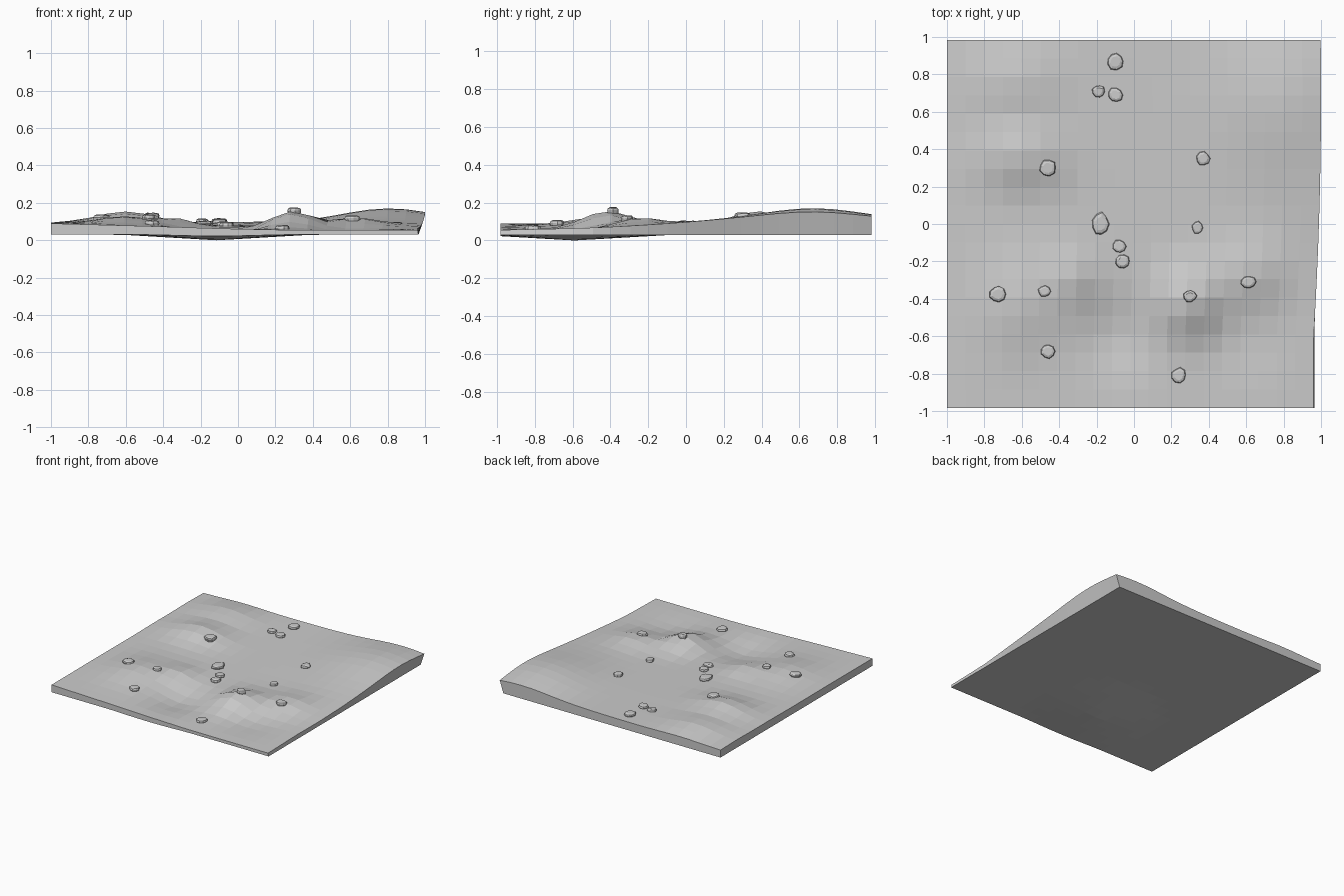
import bpy, bmesh, math, random

if "Cube" in bpy.data.objects:
    bpy.data.objects.remove(bpy.data.objects["Cube"])

random.seed(4)
N = 20  # terrain cells per side


def material(name, v):
    m = bpy.data.materials.new(name)
    m.diffuse_color = (v, v, v, 1)
    m.use_nodes = True
    m.node_tree.nodes["Principled BSDF"].inputs["Base Color"].default_value = m.diffuse_color
    return m


GREY = material("stone grey", 0.6)

# hills and hollows: x, y, height, spread x, spread y
HILLS = [
    (0.80, 0.68, 0.072, 0.25, 0.27), (-0.64, 0.76, 0.045, 0.17, 0.13),
    (-0.60, 0.37, 0.065, 0.16, 0.12), (0.31, -0.42, 0.088, 0.11, 0.13),
    (-0.60, -0.42, 0.045, 0.15, 0.17), (-0.32, -0.28, 0.035, 0.09, 0.10),
    (-0.09, -0.59, -0.045, 0.14, 0.15), (0.64, -0.25, 0.045, 0.13, 0.12),
    (0.95, 0.20, 0.022, 0.30, 0.30), (0.60, -0.62, -0.018, 0.15, 0.14),
]


def height(x, y):
    u = min(1, max(0, (x + 1) * 0.8))
    v = (y + 1) / 2
    z = (1 - v) * (0.09 - 0.035 * u) + v * (0.09 + 0.01 * u)
    for hx, hy, h, sx, sy in HILLS:
        z += h * math.exp(-((x - hx) / sx) ** 2 / 2 - ((y - hy) / sy) ** 2 / 2)
    return z


def underside(x, y):
    r = math.hypot((x + 0.1) / 0.52, (y + 0.5895) / 0.52)
    return 0.03 * (1 - max(0, 1 - r))


def finish(bm, name):
    bmesh.ops.recalc_face_normals(bm, faces=bm.faces[:])
    me = bpy.data.meshes.new(name)
    bm.to_mesh(me)
    bm.free()
    me.materials.append(GREY)
    ob = bpy.data.objects.new(name, me)
    bpy.context.collection.objects.link(ob)
    return ob


# ground slab: wavy top, nearly flat underside, skirt between
bm = bmesh.new()
top, low = {}, {}
for i in range(N + 1):
    for j in range(N + 1):
        x = -1 + 2 * i / N
        y = -0.9825 + 1.965 * j / N
        shrink = 0.5 + 0.5 * x
        tx = x - shrink * 0.04 * min(1, ((y - 0.69) / 1.3) ** 2)
        bx = x - shrink * 0.035
        top[i, j] = bm.verts.new((tx, y, height(x, y)))
        low[i, j] = bm.verts.new((bx, y, underside(x, y)))
for i in range(N):
    for j in range(N):
        q = [(i, j), (i + 1, j), (i + 1, j + 1), (i, j + 1)]
        bm.faces.new([top[k] for k in q])
        bm.faces.new([low[k] for k in reversed(q)])
rim = ([(i, 0) for i in range(N)] + [(N, j) for j in range(N)]
       + [(i, N) for i in range(N, 0, -1)] + [(0, j) for j in range(N, 0, -1)])
for a, b in zip(rim, rim[1:] + rim[:1]):
    bm.faces.new([low[a], low[b], top[b], top[a]])
finish(bm, "ground_slab")


# scattered low stones: x, y, radius x, radius y
def stone(n, x, y, rx, ry):
    bm = bmesh.new()
    sides = 9
    wob = [random.uniform(0.88, 1.1) for _ in range(sides)]
    z0 = height(x, y)
    rings = []
    for s, z in ((0.85, -0.02), (1.0, 0.006), (0.9, 0.016), (0.6, 0.021)):
        rings.append([bm.verts.new((
            x + rx * s * wob[k] * math.cos(math.tau * k / sides),
            y + ry * s * wob[k] * math.sin(math.tau * k / sides),
            z0 + z + random.uniform(-0.002, 0.002))) for k in range(sides)])
    for a, b in zip(rings, rings[1:]):
        for k in range(sides):
            m = (k + 1) % sides
            bm.faces.new([a[k], a[m], b[m], b[k]])
    bm.faces.new(rings[-1])
    bm.faces.new(rings[0][::-1])
    finish(bm, f"stone_{n}")


STONES = [
    (-0.10, 0.87, .046, .046), (-0.19, 0.71, .036, .034), (-0.10, 0.69, .042, .040),
    (-0.46, 0.30, .045, .043), (0.37, 0.35, .036, .038), (0.34, -0.02, .031, .034),
    (-0.18, 0.00, .046, .062), (-0.08, -0.12, .037, .036), (-0.06, -0.20, .038, .036),
    (-0.73, -0.375, .043, .043), (-0.48, -0.36, .034, .032), (0.30, -0.385, .035, .033),
    (0.61, -0.31, .043, .034), (-0.46, -0.68, .038, .038), (0.24, -0.81, .040, .042),
]
for n, s in enumerate(STONES, 1):
    stone(n, *s)
